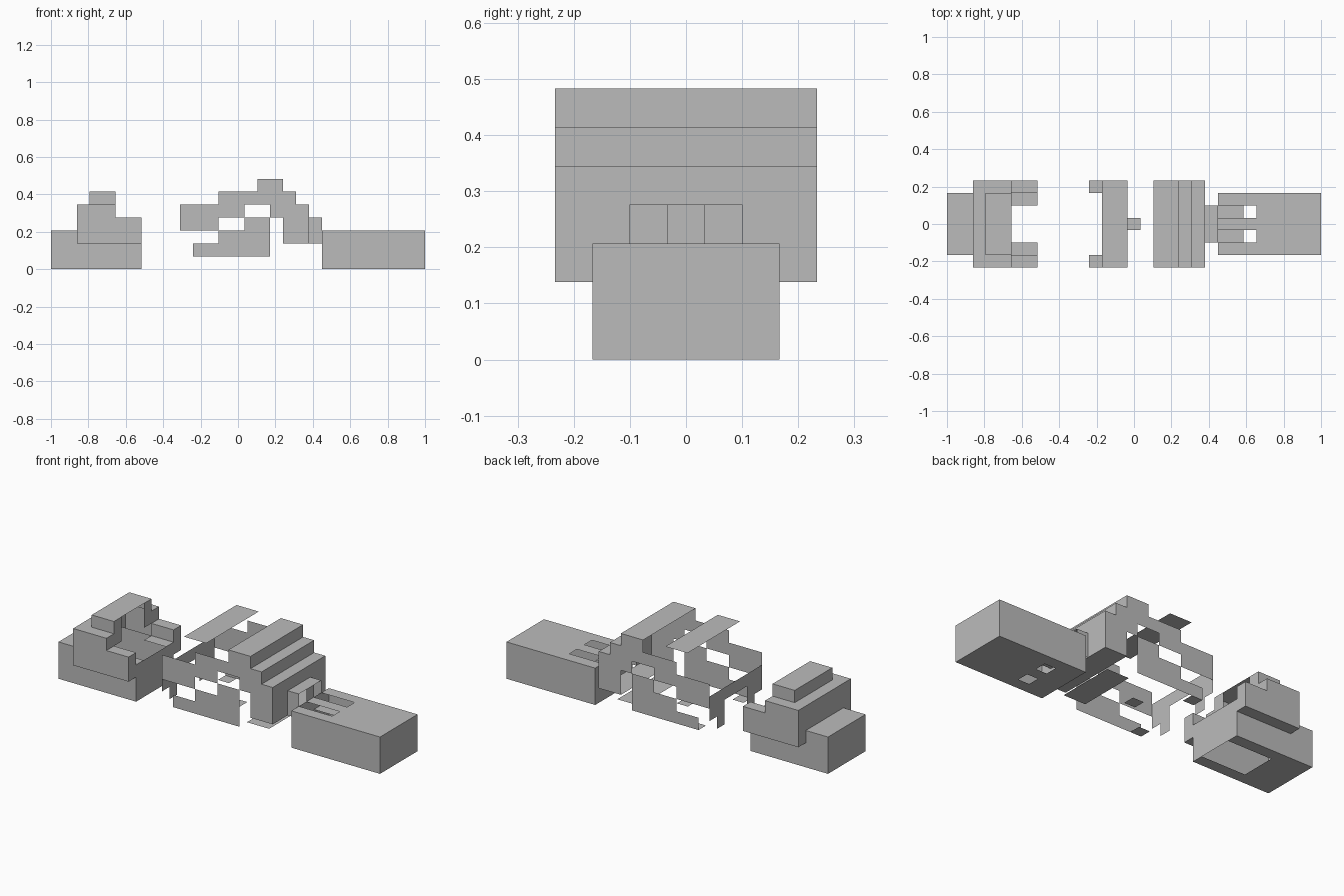
import bpy
import bmesh
from mathutils import Vector

cube = bpy.data.objects.get("Cube")
if cube:
    bpy.data.objects.remove(cube, do_unlink=True)

# Block grid: length steps from the rear end, width steps from the centre line, height steps
STEP = Vector((2 / 29, 0.0667, 0.069))
ORIGIN = Vector((-1, 0, 0))
FACING = {"back": (-1, 0, 0), "front": (1, 0, 0), "down": (0, 0, -1), "up": (0, 0, 1),
          "right": (0, -1, 0), "left": (0, 1, 0)}

grey = bpy.data.materials.new("plain grey")
grey.use_nodes = True
grey.diffuse_color = (0.5, 0.5, 0.5, 1)
grey.node_tree.nodes["Principled BSDF"].inputs["Base Color"].default_value = grey.diffuse_color


class Part:
    """A shell of flat rectangular panels on the block grid."""

    def __init__(self, name):
        self.name = name
        self.bm = bmesh.new()

    def panel(self, facing, at, first, second):
        """Rectangle facing one way; spans are given in length, width, height order."""
        normal = Vector(FACING[facing])
        axis = [i for i in range(3) if normal[i]][0]
        corners = []
        for a, b in ((0, 0), (1, 0), (1, 1), (0, 1)):
            p = [first[a], second[b]]
            p.insert(axis, at)
            corners.append(self.bm.verts.new(ORIGIN + Vector(p) * STEP))
        face = self.bm.faces.new(corners)
        face.normal_update()
        if face.normal.dot(normal) < 0:
            face.normal_flip()

    def sides(self, half, length, height):
        self.panel("left", half, length, height)
        self.panel("right", -half, length, height)

    def across(self, facing, at, half, span):
        """Panel centred on the width, either level or upright."""
        width = (-half, half)
        if facing in ("up", "down"):
            self.panel(facing, at, span, width)
        else:
            self.panel(facing, at, width, span)

    def pair(self, facing, at, width, span):
        """Two panels mirrored over the centre line."""
        for w in (width, (-width[1], -width[0])):
            if facing in ("up", "down"):
                self.panel(facing, at, span, w)
            else:
                self.panel(facing, at, w, span)

    def finish(self):
        bmesh.ops.remove_doubles(self.bm, verts=self.bm.verts, dist=0.0005)
        mesh = bpy.data.meshes.new(self.name)
        self.bm.to_mesh(mesh)
        self.bm.free()
        mesh.materials.append(grey)
        bpy.context.collection.objects.link(bpy.data.objects.new(self.name, mesh))


BODY, FULL, GAP, POST = 2.5, 3.5, 1.5, 0.5
INNER, OUTER, SLOT = (GAP, BODY), (BODY, FULL), (POST, GAP)

# Rear box, open in the middle of its floor
part = Part("rear_box")
part.sides(BODY, (0, 7), (0, 3))
part.across("back", 0, BODY, (0, 3))
part.across("front", 7, BODY, (0, 3))
part.across("up", 3, BODY, (0, 2))
part.pair("up", 3, INNER, (5, 7))
part.across("down", 0, BODY, (0, 3))
part.pair("down", 0, INNER, (3, 7))
part.finish()

# Wider shell around the rear box, with two arms reaching forward
part = Part("rear_shell")
part.sides(FULL, (2, 5), (2, 5))
part.sides(FULL, (5, 7), (2, 4))
part.across("back", 2, FULL, (3, 5))
part.pair("back", 2, OUTER, (2, 3))
part.across("up", 5, FULL, (2, 3))
part.pair("up", 5, OUTER, (3, 5))
part.pair("up", 4, OUTER, (5, 7))
part.pair("down", 2, OUTER, (2, 7))
part.pair("front", 7, OUTER, (2, 4))
part.pair("front", 5, (GAP, FULL), (4, 5))
part.panel("right", BODY, (5, 7), (3, 4))
part.panel("left", -BODY, (5, 7), (3, 4))
part.finish()

# Raised cap on the rear shell
part = Part("rear_cap")
part.sides(BODY, (3, 5), (5, 6))
part.across("back", 3, BODY, (5, 6))
part.across("up", 6, BODY, (3, 5))
part.pair("front", 5, INNER, (5, 6))
part.finish()

# Thin stepped side panels of the middle section
part = Part("upper_side_panels")
for length, height in (((10, 13), (3, 5)), ((13, 15), (4, 6)), ((15, 17), (5, 6))):
    part.sides(FULL, length, height)
part.finish()

part = Part("lower_side_panels")
for length, top in (((11, 13), 2), ((13, 15), 3), ((15, 17), 4)):
    part.sides(FULL, length, (1, top))
part.pair("down", 1, OUTER, (11, 12))
part.finish()

# Upright bar closing the middle section, with two legs
part = Part("middle_bar")
part.across("back", 10, FULL, (3, 4))
part.pair("back", 10, OUTER, (2, 3))
part.pair("back", 10, INNER, (1, 3))
part.finish()

# Loose level plates
part = Part("roof_plate")
part.across("up", 7, FULL, (12, 14))
part.finish()

part = Part("floor_plates")
part.across("down", 1, POST, (14, 15))
part.across("down", 1, BODY, (17, 19))
part.finish()

# Stair-shaped block with an opening in its front
part = Part("stepped_block")
for start, end, low, top in ((16, 18, 6, 7), (17, 19, 5, 6), (17, 18, 4, 5), (18, 20, 2, 5)):
    part.sides(FULL, (start, end), (low, top))
for start, end, top in ((16, 18, 7), (18, 19, 6), (19, 20, 5)):
    part.across("up", top, FULL, (start, end))
part.across("front", 18, FULL, (6, 7))
part.across("front", 19, FULL, (5, 6))
part.across("front", 20, FULL, (4, 5))
part.pair("front", 20, (GAP, FULL), (2, 4))
part.across("down", 2, FULL, (18, 20))
part.finish()

# Small link between the stepped block and the front box
part = Part("front_link")
part.sides(GAP, (20, 21), (2, 4))
part.across("up", 4, GAP, (20, 21))
part.across("front", 21, POST, (3, 4))
part.finish()

# Long front box with slots beside a central tongue
part = Part("front_box")
part.sides(BODY, (21, 29), (0, 3))
part.across("back", 21, BODY, (0, 3))
part.across("front", 29, BODY, (0, 3))
part.across("up", 3, BODY, (24, 29))
part.across("up", 3, POST, (21, 24))
part.pair("up", 3, INNER, (21, 24))
part.across("down", 0, BODY, (24, 29))
part.across("down", 0, BODY, (21, 23))
part.across("down", 0, POST, (23, 24))
part.pair("down", 0, INNER, (23, 24))
part.pair("up", 2, SLOT, (21, 23))
part.finish()
